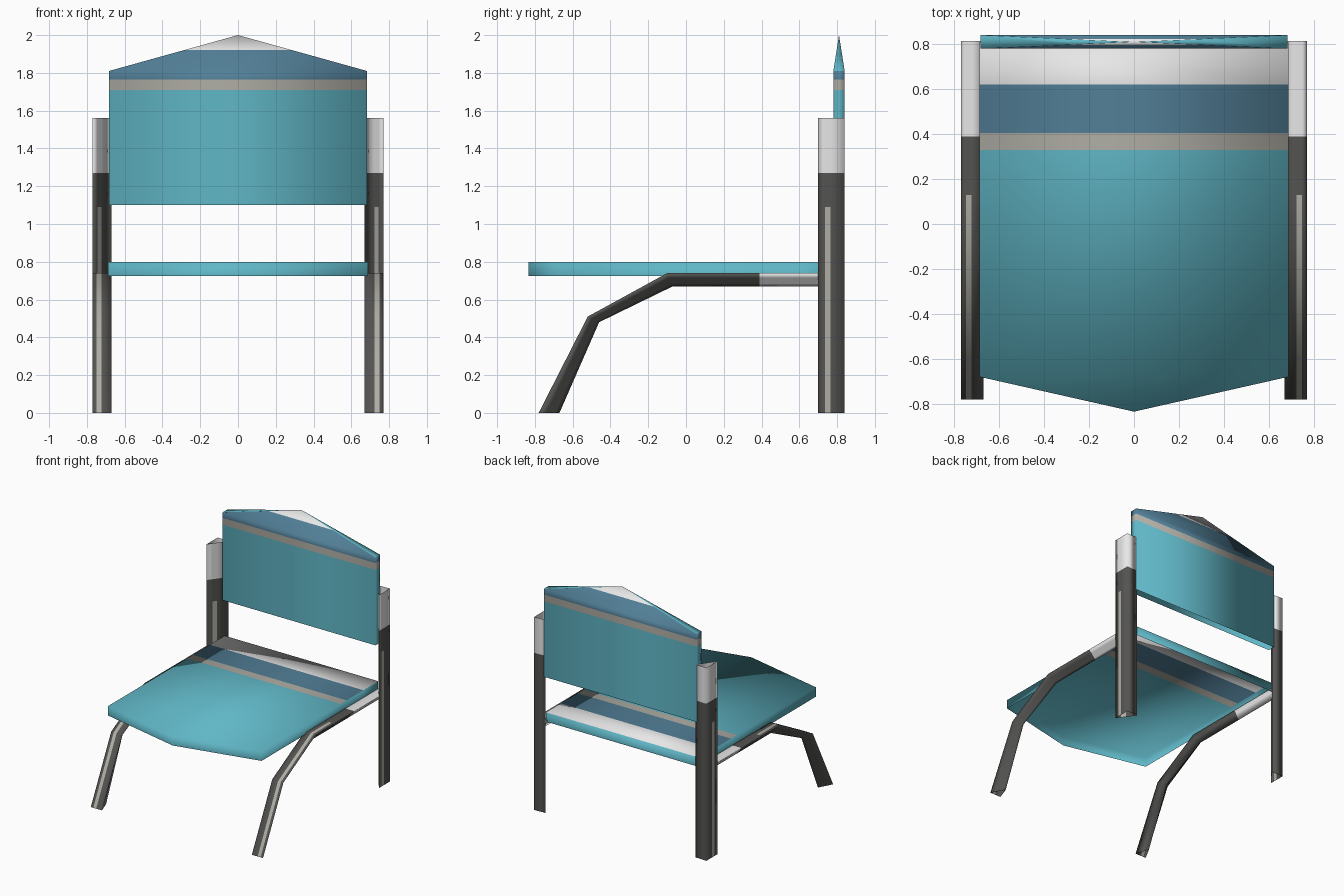
import bpy, bmesh
from mathutils import Vector

if "Cube" in bpy.data.objects:
    bpy.data.objects.remove(bpy.data.objects["Cube"])

# Flat colours (linear)
COLOURS = {
    "teal": (0.117, 0.47, 0.565), "slate blue": (0.084, 0.212, 0.31),
    "warm grey": (0.43, 0.42, 0.375), "white": (0.82, 0.82, 0.82),
    "dark grey": (0.088, 0.087, 0.082),
}
TEAL, BLUE, GREY, WHITE, DARK = range(5)
MATS = []
for name, c in COLOURS.items():
    m = bpy.data.materials.new(name)
    m.diffuse_color = (*c, 1)
    m.use_nodes = True
    m.node_tree.nodes["Principled BSDF"].inputs["Base Color"].default_value = m.diffuse_color
    MATS.append(m)


def finish(name, bm, cuts, rule, mirror=False):
    """Cut the mesh at planes (axis, value), colour faces by rule, make an object."""
    bmesh.ops.recalc_face_normals(bm, faces=bm.faces[:])
    for axis, value in cuts:
        co, no = Vector((0, 0, 0)), Vector((0, 0, 0))
        co[axis], no[axis] = value, 1
        bmesh.ops.bisect_plane(bm, geom=bm.verts[:] + bm.edges[:] + bm.faces[:],
                               plane_co=co, plane_no=no)
    bm.normal_update()
    for f in bm.faces:
        f.material_index = rule(f.calc_center_median(), f.normal)
        f.smooth = True
    me = bpy.data.meshes.new(name)
    bm.to_mesh(me)
    bm.free()
    for m in MATS:
        me.materials.append(m)
    ob = bpy.data.objects.new(name, me)
    bpy.context.collection.objects.link(ob)
    if mirror:
        ob.modifiers.new("Mirror", 'MIRROR').use_mirror_merge = False
    return ob


def loft(rings):
    """Skin a list of closed rings; both ends stay open."""
    bm = bmesh.new()
    vr = [[bm.verts.new(p) for p in r] for r in rings]
    n = len(vr[0])
    for a, b in zip(vr, vr[1:]):
        for i in range(n):
            j = (i + 1) % n
            bm.faces.new((a[i], a[j], b[j], b[i]))
    bm.verts.ensure_lookup_table()
    return bm


def banded(v, a, b, c):
    return TEAL if v < a else GREY if v < b else BLUE if v < c else WHITE


# Seat: hollow slab, open below, with a pointed front edge and rear stripes
outline = [(-.687, .81), (-.687, -.68), (0, -.835), (.687, -.68), (.687, .81)]
bm = loft([[(x, y, z) for x, y in outline] for z in (.725, .80)])
bm.faces.new(bm.verts[5:])
finish("seat", bm, [(1, .33), (1, .405), (1, .62)],
       lambda c, n: banded(c.y, .33, .405, .62) if abs(n.z) > .5 else TEAL)

# Backrest: hollow slab, open below, whose gable top narrows to one point
bm = loft([[(-.683, .78, z), (.683, .78, z), (.683, .84, z), (-.683, .84, z)]
           for z in (1.10, 1.81)])
v = bm.verts[:]
apex = bm.verts.new((0, .81, 2.0))
for i in range(4):
    bm.faces.new((v[4 + i], v[4 + (i + 1) % 4], apex))
finish("backrest", bm, [(2, 1.71), (2, 1.765), (2, 1.92)],
       lambda c, n: TEAL if n.z > .5 and abs(n.y) < .5
       else banded(c.z, 1.71, 1.765, 1.92))

# Back legs: open three-sided posts with pale tops and a thin grey line
section = [(.77, .70), (.77, .84), (.67, .835)]
bm = loft([[(x, y, z) for x, y in section] for z in (0, 1.56)])


def post_rule(c, n):
    if c.z > 1.27:
        return WHITE
    return GREY if c.z < 1.09 and .735 < c.y < .765 else DARK


finish("back_legs", bm, [(2, 1.27), (2, 1.09), (1, .735), (1, .765)], post_rule, True)

# Front legs: bent three-sided tubes running back under the seat
upper = [(.815, .74), (-.10, .74), (-.52, .51), (-.78, 0)]
lower = [(.815, .67), (-.07, .67), (-.46, .48), (-.67, 0)]
bm = loft([[(.67, *u), (.77, *u), (.71, *l)] for u, l in zip(upper, lower)])


def rail_rule(c, n):
    if c.y > .39:
        return WHITE
    on_top = abs(n.x) < .1
    return GREY if on_top and c.y < .13 and .722 < c.x < .748 else DARK


finish("front_legs", bm, [(1, .39), (1, .13), (0, .722), (0, .748)], rail_rule, True)
